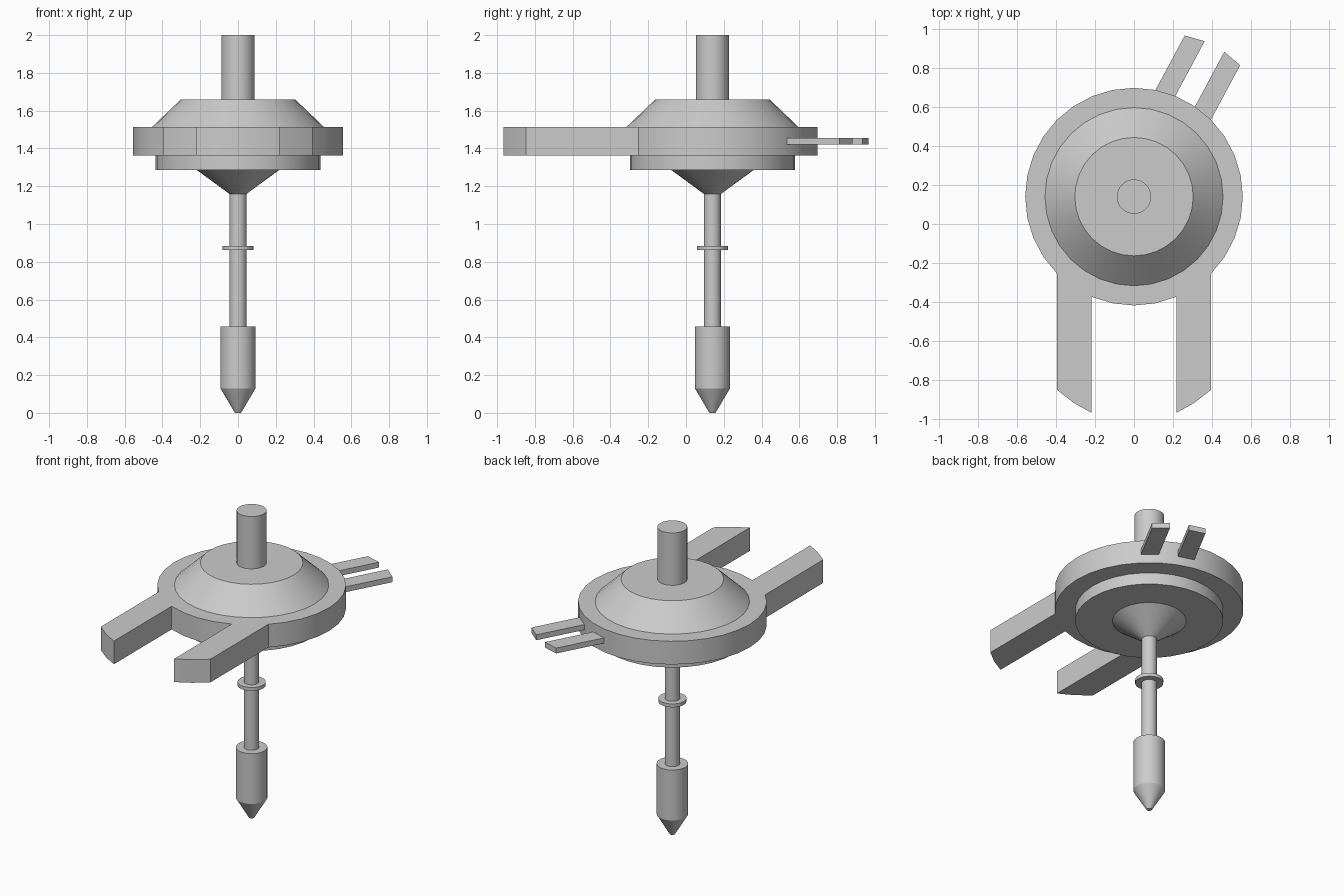
import bpy, bmesh, math
from mathutils import Vector

if "Cube" in bpy.data.objects:
    bpy.data.objects.remove(bpy.data.objects["Cube"])

CY = 0.14          # y of the main axis
SEG = 32
DISC_R = 0.557


def finish(name, bm):
    bmesh.ops.recalc_face_normals(bm, faces=bm.faces)
    me = bpy.data.meshes.new(name)
    bm.to_mesh(me)
    bm.free()
    ob = bpy.data.objects.new(name, me)
    bpy.context.collection.objects.link(ob)
    bpy.ops.object.select_all(action='DESELECT')
    ob.select_set(True)
    bpy.context.view_layer.objects.active = ob
    bpy.ops.object.shade_smooth_by_angle(angle=math.radians(25))
    return ob


def lathe(name, profile):
    """Closed solid of revolution from (radius, z) pairs, bottom to top."""
    bm = bmesh.new()
    rings = []
    for r, z in profile:
        rings.append([bm.verts.new((r * math.cos(2 * math.pi * i / SEG),
                                    CY + r * math.sin(2 * math.pi * i / SEG), z))
                      for i in range(SEG)])
    for a, b in zip(rings, rings[1:]):
        for i in range(SEG):
            j = (i + 1) % SEG
            bm.faces.new((a[i], a[j], b[j], b[i]))
    bm.faces.new(rings[0])
    bm.faces.new(rings[-1])
    return finish(name, bm)


def plate(name, outline, z0, z1):
    """Flat plate extruded from a 2D outline."""
    bm = bmesh.new()
    face = bm.faces.new([bm.verts.new((x, y, z0)) for x, y in outline])
    new = bmesh.ops.extrude_face_region(bm, geom=[face])["geom"]
    verts = [g for g in new if isinstance(g, bmesh.types.BMVert)]
    bmesh.ops.translate(bm, verts=verts, vec=(0, 0, z1 - z0))
    return finish(name, bm)


def arc(a0, a1):
    """Disc rim points from a0 to a1, keeping the regular facet corners."""
    step = 2 * math.pi / SEG
    angles = [a0] + [i * step for i in range(-SEG, 2 * SEG)
                     if a0 + 0.02 < i * step < a1 - 0.02] + [a1]
    return [(DISC_R * math.cos(a), CY + DISC_R * math.sin(a)) for a in angles]


# Turned parts along the axis
lathe("top_post", [(0.088, 1.659), (0.088, 2.0)])
lathe("upper_cone", [(0.456, 1.513), (0.303, 1.659)])
lathe("lower_ring", [(0.437, 1.286), (0.437, 1.362)])
lathe("lower_cone", [(0.045, 1.159), (0.218, 1.286)])
lathe("rod", [(0.045, 0.458), (0.045, 1.159)])
lathe("rod_collar", [(0.083, 0.862), (0.083, 0.884)])
lathe("weight", [(0.016, 0.0), (0.093, 0.13), (0.093, 0.458)])

# Disc with its two front arms as one plate
tip = [(0.395, -0.848), (0.31, -0.915), (0.217, -0.967)]
outer = math.acos(0.395 / DISC_R)
inner = math.acos(0.217 / DISC_R)
outline = arc(-outer, math.pi + outer)
outline += [(-x, y) for x, y in tip]
outline += arc(math.pi + inner, 2 * math.pi - inner)
outline += tip[::-1]
plate("disc_with_arms", outline, 1.362, 1.513)

# Pair of thin prongs mirrored about a slanted axis at the back
ang = math.radians(28.2)
along = Vector((math.sin(ang), math.cos(ang)))
across = Vector((math.cos(ang), -math.sin(ang)))
for side, label in ((-1, "left"), (1, "right")):
    pts = [(0.057, 0.50), (0.161, 0.48), (0.161, 0.85), (0.057, 0.872)]
    corners = [Vector((0, CY)) + across * p * side + along * l for p, l in pts]
    plate("back_prong_" + label, corners, 1.42, 1.455)
